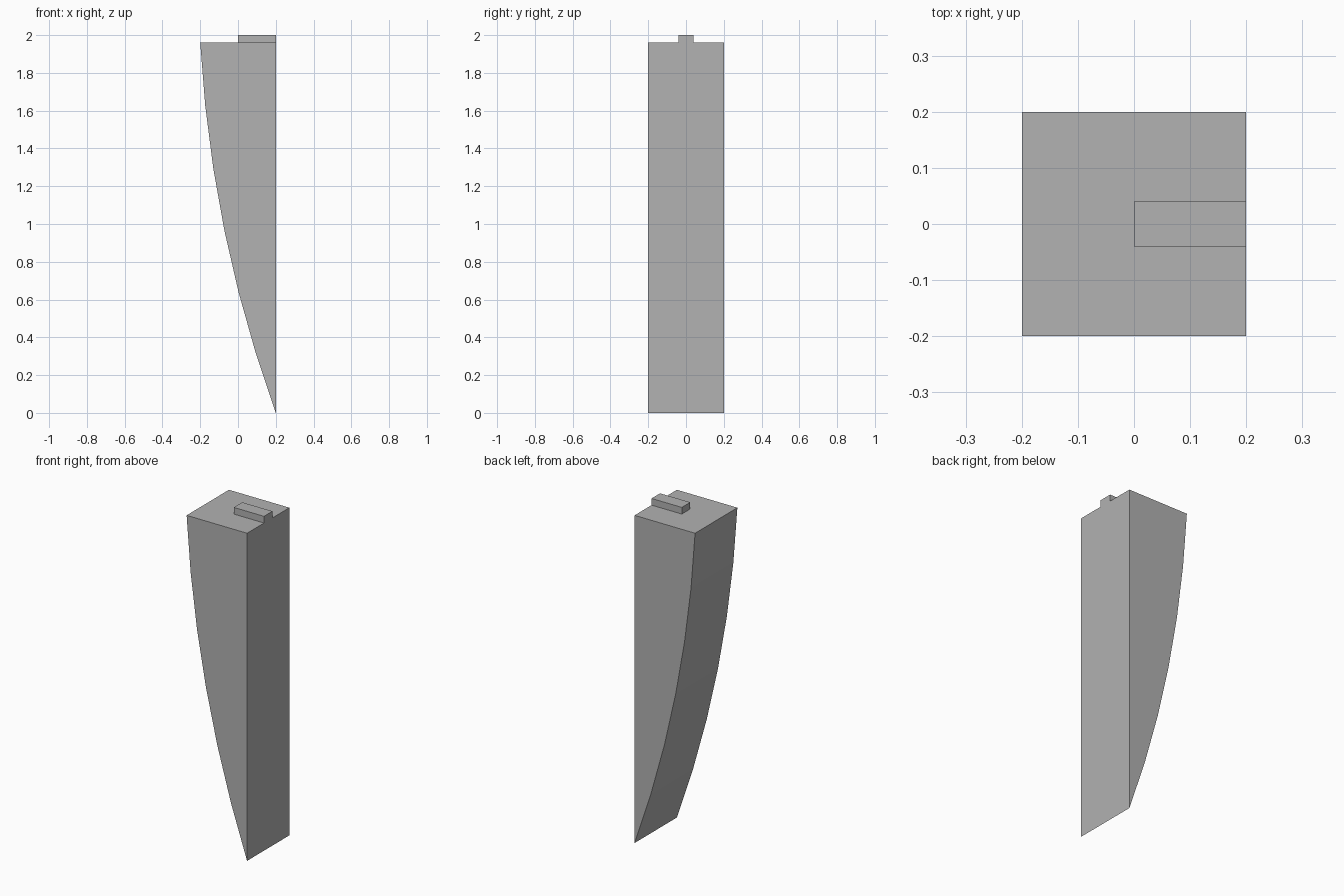
import bpy
import bmesh
from mathutils import Vector

if "Cube" in bpy.data.objects:
    bpy.data.objects.remove(bpy.data.objects["Cube"], do_unlink=True)

HALF = 0.2      # half width and half depth of the block
TOP = 1.96      # height of the block without its peg
BULGE = 0.0735  # how far the curved side swells from its chord
STEPS = 6

grey = bpy.data.materials.new("plain grey")
grey.use_nodes = True
colour = (0.445, 0.445, 0.445, 1)
grey.diffuse_color = colour
grey.node_tree.nodes["Principled BSDF"].inputs["Base Color"].default_value = colour


def extrude_profile(name, points, depth):
    """Sweep an x-z outline along y, centred on y = 0."""
    bm = bmesh.new()
    face = bm.faces.new([bm.verts.new((x, -depth / 2, z)) for x, z in points])
    swept = bmesh.ops.extrude_face_region(bm, geom=[face])["geom"]
    verts = [v for v in swept if isinstance(v, bmesh.types.BMVert)]
    bmesh.ops.translate(bm, verts=verts, vec=(0, depth, 0))
    bmesh.ops.recalc_face_normals(bm, faces=bm.faces)
    mesh = bpy.data.meshes.new(name)
    bm.to_mesh(mesh)
    bm.free()
    mesh.materials.append(grey)
    obj = bpy.data.objects.new(name, mesh)
    bpy.context.collection.objects.link(obj)
    return obj


# Tapered block: straight on one side, gently arced on the other
start, end = Vector((HALF, 0)), Vector((-HALF, TOP))
chord = (end - start).normalized()
outward = Vector((-chord.y, chord.x))
arc = []
for i in range(STEPS + 1):
    t = i / STEPS
    arc.append(start.lerp(end, t) + outward * BULGE * 4 * t * (1 - t))
extrude_profile("tapered_block", [*arc, (HALF, TOP)], 2 * HALF)

# Locating peg on top, flush with the straight side
extrude_profile("top_peg", [(0, TOP), (HALF, TOP), (HALF, 2), (0, 2)], 0.08)
